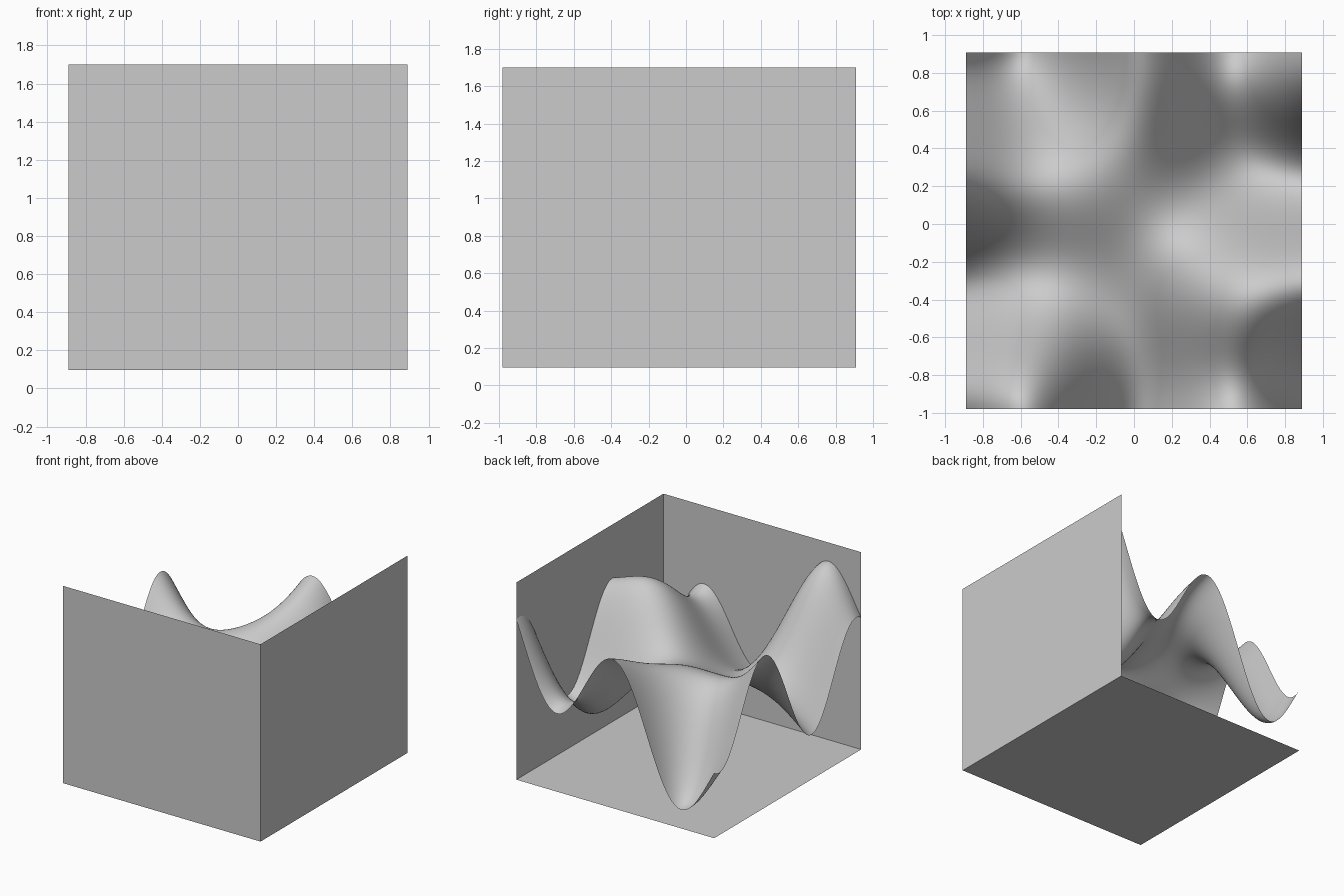
import bpy
import bmesh
from math import sin, cos

if "Cube" in bpy.data.objects:
    bpy.data.objects.remove(bpy.data.objects["Cube"])

# Plot box limits
X0, X1 = -0.889, 0.889
Y0, Y1 = -0.98, 0.908
Z0, Z1 = 0.097, 1.70
N = 100


def sheet(name, point, n=1, smooth=False):
    """Open n x n grid whose vertices come from point(s, t), s and t in 0..1."""
    bm = bmesh.new()
    rows = [[bm.verts.new(point(i / n, j / n)) for j in range(n + 1)]
            for i in range(n + 1)]
    for i in range(n):
        for j in range(n):
            f = bm.faces.new((rows[i][j], rows[i + 1][j],
                              rows[i + 1][j + 1], rows[i][j + 1]))
            f.smooth = smooth
    me = bpy.data.meshes.new(name)
    bm.to_mesh(me)
    bm.free()
    ob = bpy.data.objects.new(name, me)
    bpy.context.collection.objects.link(ob)
    return ob


def lerp(a, b, t):
    return a + (b - a) * t


# Plotted function; u follows x, v runs against y, all axes span -5..5
def wave(s, t):
    u = lerp(-5, 5, s)
    v = lerp(5, -5, t)
    w = 0.5 * (u * sin(v) - v * cos(u))
    return (lerp(X0, X1, s), lerp(Y0, Y1, t), lerp(Z0, Z1, (w + 5) / 10))


# Wavy surface
sheet("wavy_surface", wave, N, True)

# Floor and two backing walls
sheet("floor_panel", lambda s, t: (lerp(X0, X1, s), lerp(Y0, Y1, t), Z0))
sheet("front_wall", lambda s, t: (lerp(X0, X1, s), Y0, lerp(Z0, Z1, t)))
sheet("right_wall", lambda s, t: (X1, lerp(Y0, Y1, s), lerp(Z0, Z1, t)))
